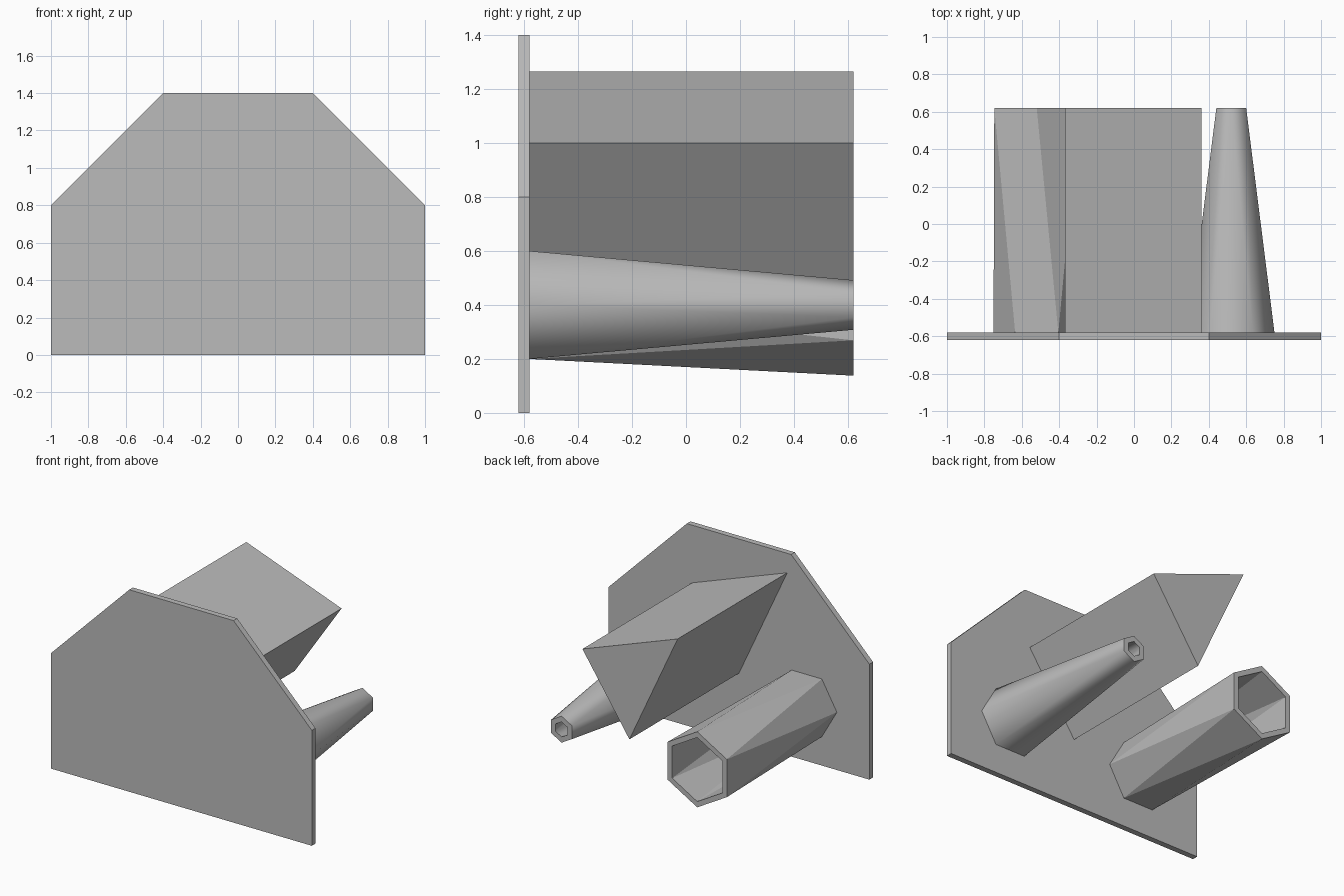
import bpy, bmesh
from math import cos, sin, radians

cube = bpy.data.objects.get("Cube")
if cube:
    bpy.data.objects.remove(cube, do_unlink=True)

FRONT, INNER, BACK = -0.62, -0.58, 0.62

grey = bpy.data.materials.new("plain_grey")
grey.use_nodes = True
colour = (0.5, 0.5, 0.5, 1)
grey.diffuse_color = colour
grey.node_tree.nodes["Principled BSDF"].inputs["Base Color"].default_value = colour


def finish(name, bm):
    bmesh.ops.recalc_face_normals(bm, faces=bm.faces)
    mesh = bpy.data.meshes.new(name)
    bm.to_mesh(mesh)
    bm.free()
    mesh.materials.append(grey)
    obj = bpy.data.objects.new(name, mesh)
    bpy.context.collection.objects.link(obj)
    return obj


def extrude_profile(name, profile, y0, y1):
    """Extrude an x-z outline along y."""
    bm = bmesh.new()
    face = bm.faces.new([bm.verts.new((x, y0, z)) for x, z in profile])
    result = bmesh.ops.extrude_face_region(bm, geom=[face], use_keep_orig=True)
    verts = [g for g in result["geom"] if isinstance(g, bmesh.types.BMVert)]
    bmesh.ops.translate(bm, verts=verts, vec=(0, y1 - y0, 0))
    return finish(name, bm)


def hex_ring(bm, cx, cz, radius, y, start):
    angles = [radians(start + 60 * i) for i in range(6)]
    return [bm.verts.new((cx + radius * cos(a), y, cz + radius * sin(a))) for a in angles]


def twisted_tube(name, cx, cz, root_radius, tip_radius, wall):
    """Hollow six-sided tube whose tip is turned by half a side."""
    bm = bmesh.new()
    walls = []
    for inset in (0, wall):
        root = hex_ring(bm, cx, cz, root_radius - inset, INNER, 0)
        tip = hex_ring(bm, cx, cz, tip_radius - inset, BACK, 30)
        walls.append((root, tip))
        for i in range(6):
            j = (i + 1) % 6
            bm.faces.new((root[i], root[j], tip[i]))
            bm.faces.new((root[j], tip[j], tip[i]))
    # Rims joining the outer and inner walls
    for outer, inner in zip(*walls):
        for i in range(6):
            j = (i + 1) % 6
            bm.faces.new((outer[i], outer[j], inner[j], inner[i]))
    return finish(name, bm)


# Front plate with sloping upper corners
half = [(1, 0), (1, 0.8), (0.4, 1.4)]
extrude_profile("front_plate", half + [(-x, z) for x, z in reversed(half)], FRONT, INNER)

# Three-sided solid bar
extrude_profile("triangular_bar", [(0.36, 1.0), (-0.37, 1.265), (0, 0.47)], INNER, BACK)

# Two hollow tubes, one flaring and one tapering
tubes = [
    twisted_tube("wide_tube", -0.52, 0.4, 0.231, 0.262, 0.04),
    twisted_tube("narrow_tube", 0.52, 0.4, 0.231, 0.092, 0.04),
]

# Soften the twisted walls and keep the rims sharp
bpy.ops.object.select_all(action="DESELECT")
for tube in tubes:
    tube.select_set(True)
bpy.context.view_layer.objects.active = tubes[0]
bpy.ops.object.shade_smooth_by_angle(angle=radians(30))
